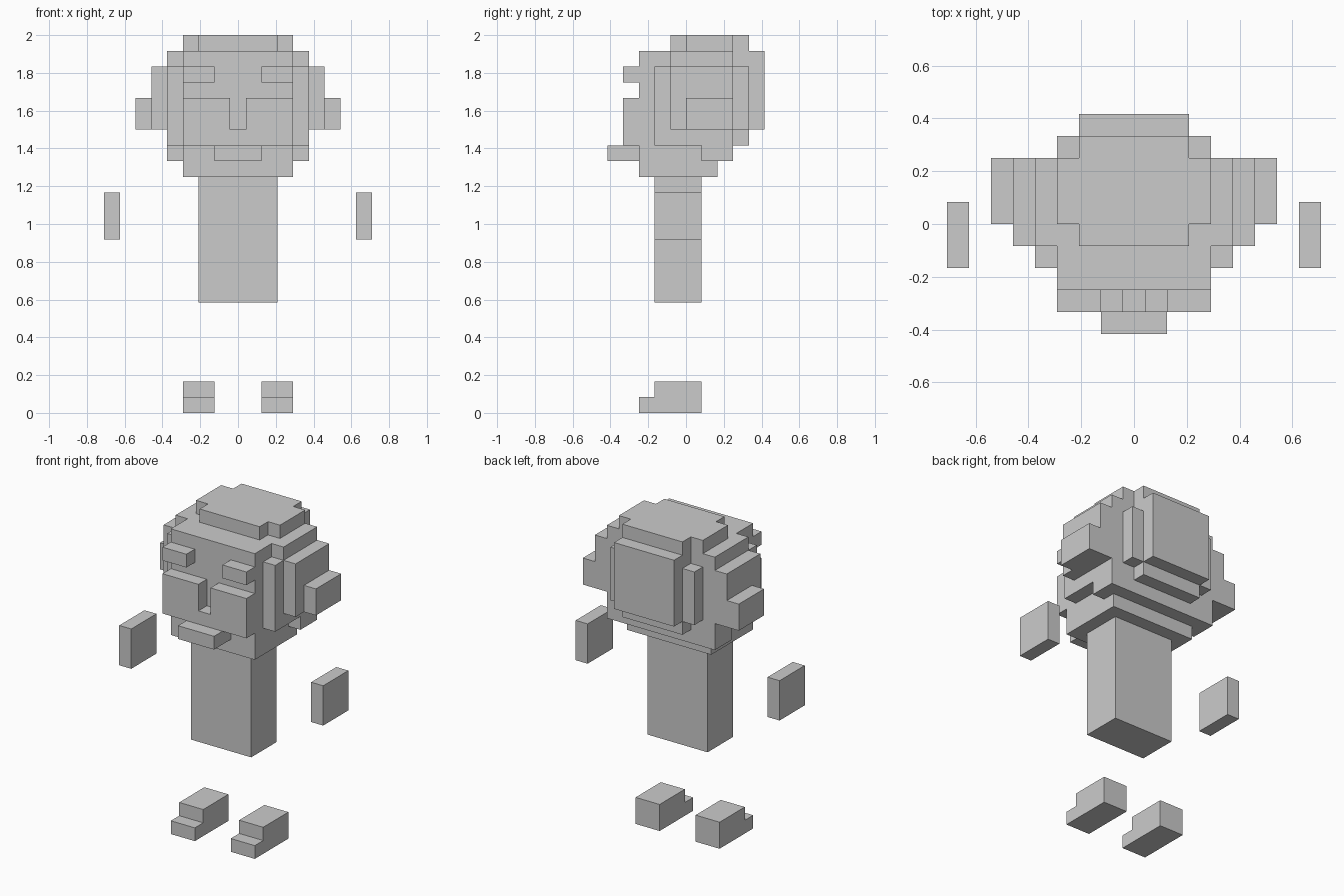
import bpy, bmesh
from itertools import product
from math import radians
from mathutils import Vector

if "Cube" in bpy.data.objects:
    bpy.data.objects.remove(bpy.data.objects["Cube"])

U = 1 / 12  # one block


def solid(name, boxes, side=None):
    """Merge boxes (x0, x1, y0, y1, z0, z1 in blocks) into one clean outer shell."""
    if side == "left":
        boxes = [(-b[1], -b[0]) + tuple(b[2:]) for b in boxes]
    cells = set()
    for x0, x1, y0, y1, z0, z1 in boxes:
        cells |= set(product(range(int(x0 + 20.5), int(x1 + 20.5)),
                             range(y0, y1), range(z0, z1)))
    bm = bmesh.new()
    for c in cells:
        for axis, step in product(range(3), (0, 1)):
            n = list(c)
            n[axis] += 2 * step - 1
            if tuple(n) in cells:
                continue
            # exposed side of this block
            a, b = (axis + 1) % 3, (axis + 2) % 3
            quad = []
            for da, db in ((0, 0), (1, 0), (1, 1), (0, 1)):
                p = list(c)
                p[axis] += step
                p[a] += da
                p[b] += db
                quad.append(bm.verts.new(Vector((p[0] - 20.5, p[1], p[2])) * U))
            bm.faces.new(quad if step else quad[::-1])
    bmesh.ops.remove_doubles(bm, verts=bm.verts, dist=1e-4)
    bmesh.ops.dissolve_limit(bm, angle_limit=radians(1), verts=bm.verts, edges=bm.edges)
    mesh = bpy.data.meshes.new(name)
    bm.to_mesh(mesh)
    bm.free()
    obj = bpy.data.objects.new(name, mesh)
    bpy.context.collection.objects.link(obj)


def pair(name, boxes):
    solid(name + "_right", boxes)
    solid(name + "_left", boxes, "left")


# Torso
solid("torso", [(-2.5, 2.5, -2, 1, 7, 15)])

# Head: core, jaw, sides, crown and stepped back
solid("head", [
    (-3.5, 3.5, -3, 2, 15, 16),
    (-3.5, 3.5, -3, 3, 16, 23),
    (-4.5, 4.5, 1, 3, 16, 17),
    (-4.5, 4.5, -2, -1, 17, 22),
    (-4.5, 4.5, -1, 3, 17, 23),
    (-2.5, 2.5, 3, 4, 17, 23),
    (-3.5, 3.5, 3, 4, 18, 22),
    (-2.5, 2.5, 4, 5, 18, 23),
    (-2.5, 2.5, -1, 4, 23, 24),
    (-3.5, 3.5, 0, 3, 23, 24),
])

# Ears
pair("ear", [(4.5, 5.5, -1, 3, 18, 22), (5.5, 6.5, 0, 3, 18, 20)])

# Face
pair("brow", [(1.5, 3.5, -4, -3, 21, 22)])
solid("cheeks", [(-3.5, 3.5, -4, -3, 17, 18),
                 (0.5, 3.5, -4, -3, 18, 20), (-3.5, -0.5, -4, -3, 18, 20)])
solid("lip", [(-1.5, 1.5, -5, -3, 16, 17)])

# Floating hands and feet
pair("hand", [(7.5, 8.5, -2, 1, 11, 14)])
pair("foot", [(1.5, 3.5, -2, 1, 0, 2), (1.5, 3.5, -3, -2, 0, 1)])
